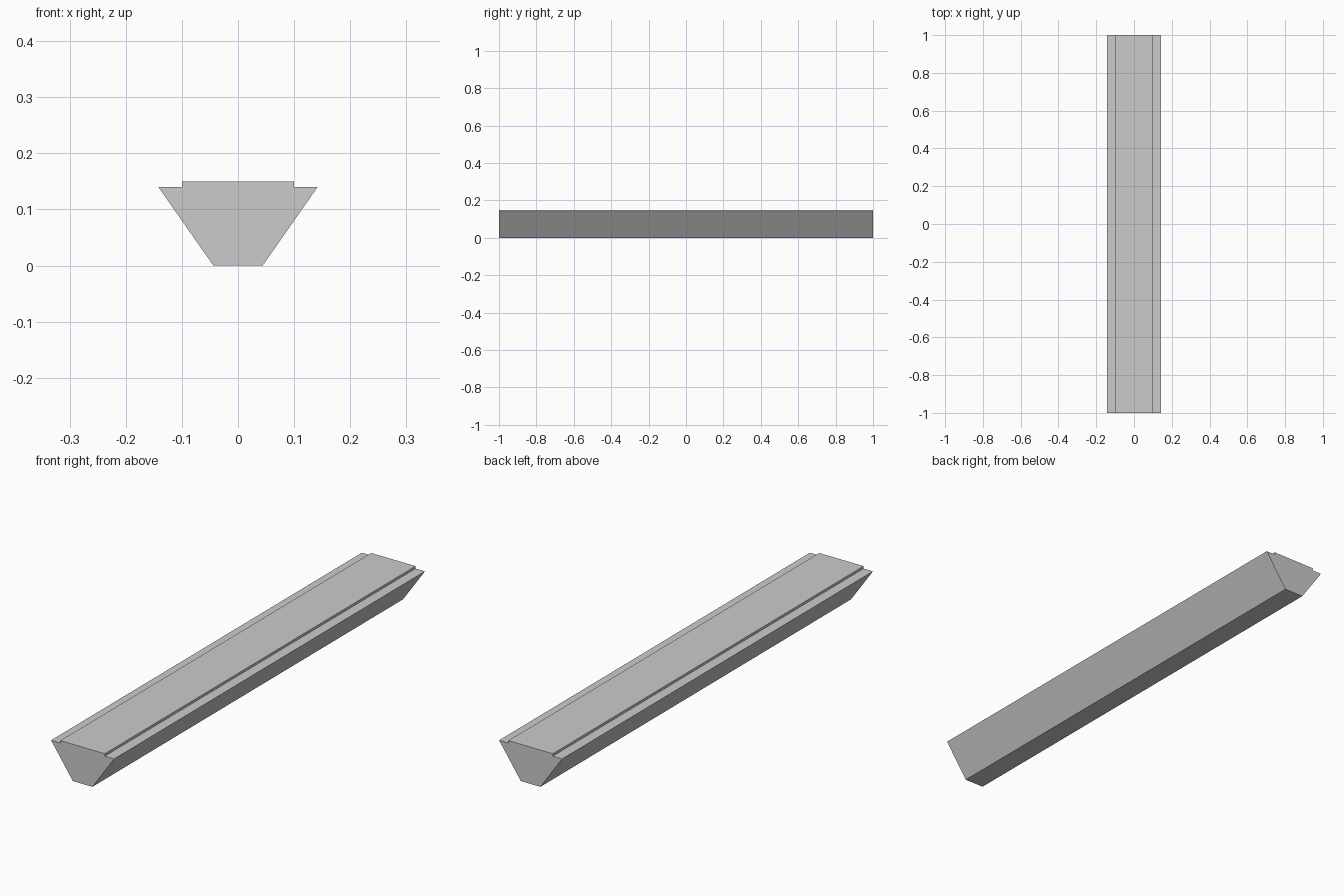
import bpy, bmesh
from mathutils import Vector

if "Cube" in bpy.data.objects:
    bpy.data.objects.remove(bpy.data.objects["Cube"])

LENGTH = 2.0

# Right half of the cross-section (x, z): tapered base, side ledge, raised top strip
half = [(0.044, 0.0), (0.142, 0.14), (0.1, 0.14), (0.1, 0.15)]
profile = half + [(-x, z) for x, z in reversed(half)]

# Extrude the mirrored section along y
bm = bmesh.new()
front = bm.faces.new([bm.verts.new((x, -LENGTH / 2, z)) for x, z in profile])
ext = bmesh.ops.extrude_face_region(bm, geom=[front], use_keep_orig=True)
verts = [g for g in ext["geom"] if isinstance(g, bmesh.types.BMVert)]
bmesh.ops.translate(bm, verts=verts, vec=Vector((0, LENGTH, 0)))
bmesh.ops.recalc_face_normals(bm, faces=bm.faces)

mesh = bpy.data.meshes.new("tapered_beam")
bm.to_mesh(mesh)
bm.free()
beam = bpy.data.objects.new("tapered_beam", mesh)
bpy.context.collection.objects.link(beam)
